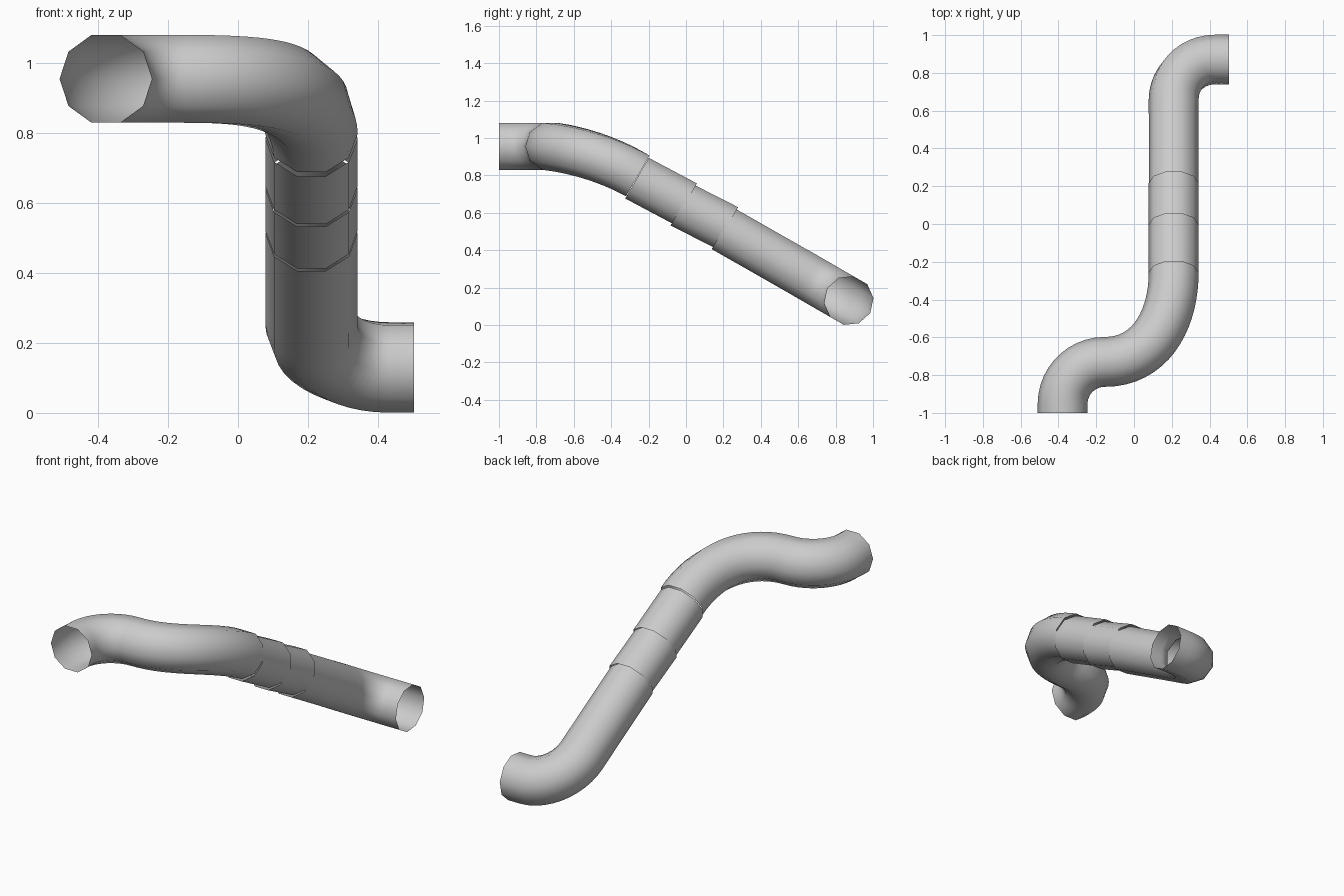
import bpy, bmesh, math
from mathutils import Vector as V
from mathutils.geometry import interpolate_bezier

if "Cube" in bpy.data.objects:
    bpy.data.objects.remove(bpy.data.objects["Cube"])

SIDES, R = 10, 0.132
UP = V((0, 0, 1))
TILT = V((0, 0.5, 0.866))          # normal of the sloping run
DOWN = V((0, 0.866, -0.5))         # direction of the sloping run
KAPPA = 0.552


def tube(name, pts, up, start_dir=None, end_dir=None, r=R):
    """Open ten-sided tube swept along points, ring corners on the side axis."""
    bm = bmesh.new()
    rings = []
    for i, p in enumerate(pts):
        t = pts[min(i + 1, len(pts) - 1)] - pts[max(i - 1, 0)]
        if i == 0 and start_dir:
            t = start_dir
        if i == len(pts) - 1 and end_dir:
            t = end_dir
        side = t.cross(up).normalized()
        top = side.cross(t).normalized()
        angles = [2 * math.pi * k / SIDES for k in range(SIDES)]
        rings.append([bm.verts.new(p + side * r * math.cos(a) + top * r * math.sin(a))
                      for a in angles])
    for a, b in zip(rings, rings[1:]):
        for k in range(SIDES):
            n = (k + 1) % SIDES
            bm.faces.new((a[k], a[n], b[n], b[k]))
    bmesh.ops.recalc_face_normals(bm, faces=bm.faces)
    # an open tube: make sure the faces look outward
    f = bm.faces[:][0]
    if f.normal.dot(f.calc_center_median() - (pts[0] + pts[1]) / 2) < 0:
        bmesh.ops.reverse_faces(bm, faces=bm.faces)
    me = bpy.data.meshes.new(name)
    bm.to_mesh(me)
    bm.free()
    for poly in me.polygons:
        poly.use_smooth = True
    ob = bpy.data.objects.new(name, me)
    bpy.context.collection.objects.link(ob)
    return ob


X, Y = V((1, 0, 0)), V((0, 1, 0))

# Entry bend: level quarter turn from +y to +x
a, b = V((-0.378, -0.953, 0.955)), V((-0.155, -0.73, 0.955))
c = 0.223 * KAPPA
tube("entry_bend", [V((-0.378, -1, 0.955))] + interpolate_bezier(a, a + Y * c, b - X * c, b, 12),
     UP, Y, X)

# Upper bend: turns from +x to the downward slope
e = V((0.21, -0.258, 0.797))
tube("upper_bend", interpolate_bezier(b, b + X * 0.25, e - DOWN * 0.275, e, 18), UP, X, DOWN)

# Straight sections, each stepping slightly down under the one above
starts = [V((0.21, -0.262, 0.785)), V((0.21, -0.02, 0.641)),
          V((0.21, 0.20, 0.514)), V((0.21, 0.585, 0.295))]
for i in range(3):
    last = i == 2
    end = starts[i + 1] + (DOWN * 0.065 if last else TILT * 0.014 + DOWN * 0.01)
    tube(f"straight_section_{i + 1}", [starts[i], end], UP, DOWN, DOWN, R - 0.0005 * last)

# Exit bend: quarter turn lying in the sloping plane, ending along +x
p = starts[3] + DOWN * 0.085
q = V((0.43, 0, 0)) + Y * (p.y + 0.866 * 0.245) + UP * (p.z - 0.5 * 0.245)
arc = interpolate_bezier(p, p + DOWN * 0.245 * KAPPA, q - X * 0.22 * KAPPA, q, 12)
tube("exit_bend", [starts[3]] + arc + [V((0.503, q.y, q.z))], TILT, DOWN, X)
